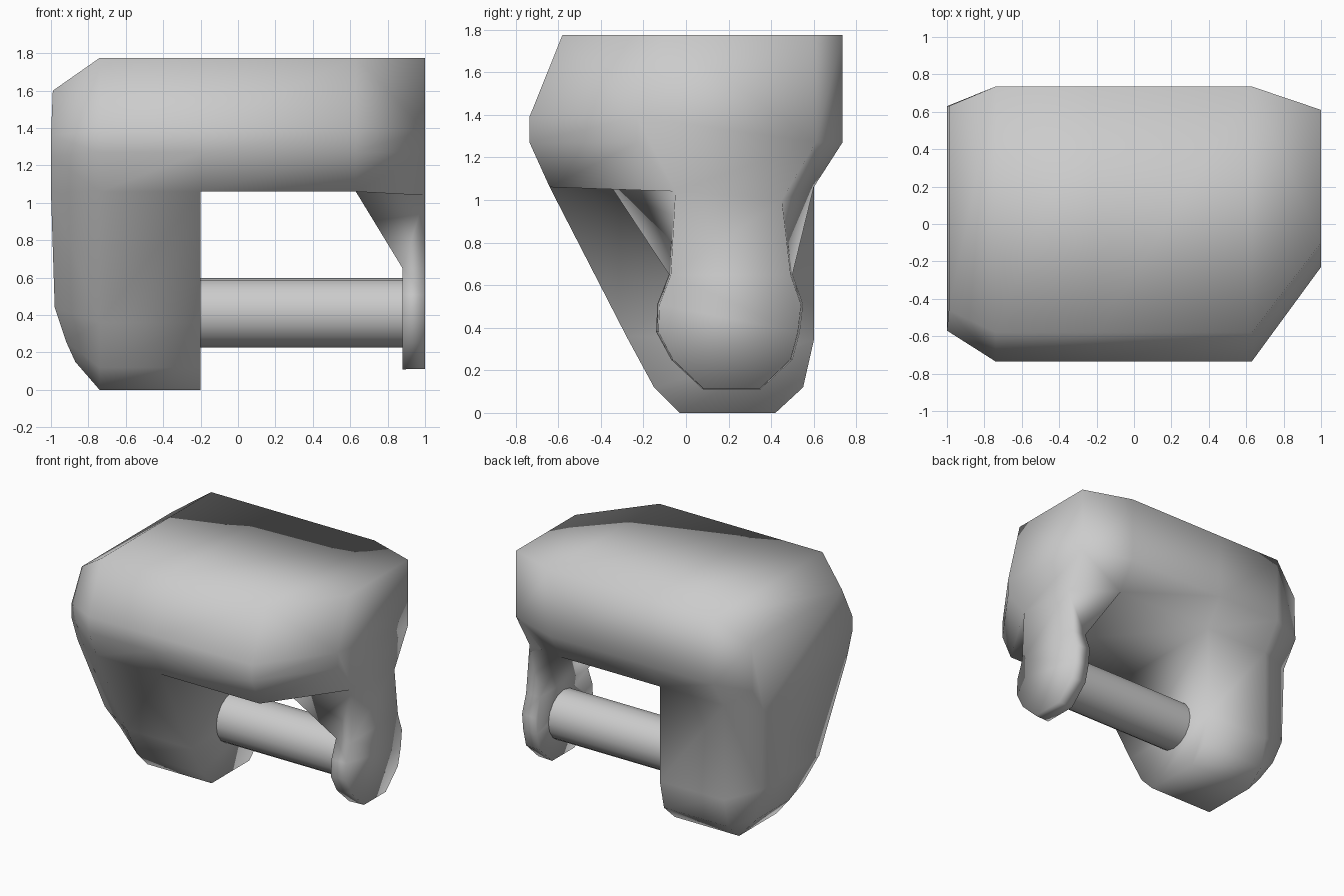
import bpy, bmesh, math

if "Cube" in bpy.data.objects:
    bpy.data.objects.remove(bpy.data.objects["Cube"])

# side profile of body and thick leg (y, z)
side = [(-.58, 1.775), (-.735, 1.39), (-.735, 1.27), (-.64, 1.06), (-.28, .36),
        (-.15, .12), (-.03, 0), (.42, 0), (.55, .12), (.6, .34), (.6, 1.06),
        (.735, 1.27), (.735, 1.775)]
# inset, bulging left end of the leg (x, y, z)
cap = [(-.99, -.46, 1.6), (-1, -.57, 1.36), (-1, -.57, 1.25), (-1, -.5, 1.06),
       (-.98, -.2, .44), (-.92, -.1, .26), (-.87, 0, .15), (-.87, .39, .15),
       (-.92, .47, .26), (-.98, .5, .44), (-1, .5, 1.06), (-1, .63, 1.25), (-.99, .63, 1.6)]
# thin right arm: lower outline, then its upper blend into the body (y, z)
arm = [(-.08, .65), (-.135, .51), (-.14, .38), (-.07, .25), (.08, .11),
       (.35, .11), (.5, .25), (.535, .38), (.55, .51), (.5, .65)]
arm_front = [(-.1, 1.775), (-.23, 1.39), (-.23, 1.27), (-.05, 1.04)]
arm_back = [(.45, 1.0), (.61, 1.27), (.61, 1.775)]

bm = bmesh.new()


def ring(x, pts):
    return [bm.verts.new((x, y, z)) for y, z in pts]


def bridge(a, b, closed=False):
    n = len(a)
    for i in range(n if closed else n - 1):
        j = (i + 1) % n
        bm.faces.new((a[i], a[j], b[j], b[i]))


# leg
R0 = [bm.verts.new(p) for p in cap]
R1 = ring(-.74, side)
R2 = ring(-.2, side)
bm.faces.new(R0)
bridge(R0, R1, True)
bridge(R1, R2, True)
bm.faces.new(R2[3:11])

# top block
Cf = ring(.63, side[:4])
Cb = ring(.63, side[10:])
mid = bm.verts.new((.63, -.35, 1.06))
bridge(R2[:4], Cf)
bridge(R2[10:], Cb)
bm.faces.new((R2[12], R2[0], Cf[0], Cb[2]))
bm.faces.new((R2[3], Cf[3], mid, Cb[0], R2[10]))

# arm
Df, Db = ring(1, arm_front), ring(1, arm_back)
Do = ring(1, [(.21 + (y - .21) * .97, .38 + (z - .38) * .99) for y, z in arm])
E = ring(.88, arm)
bridge(Cf, Df)
bridge(Cb, Db)
bridge(E, Do)
bm.faces.new((Cb[2], Cf[0], Df[0], Db[2]))
bm.faces.new((Cf[3], mid, E[0], Df[3]))
bm.faces.new((E[0], Do[0], Df[3]))
bm.faces.new((mid, Cb[0], E[-1], E[0]))
bm.faces.new((Cb[0], Db[0], Do[-1], E[-1]))
bm.faces.new(E)
bm.faces.new(Df + Do + Db)

bmesh.ops.recalc_face_normals(bm, faces=bm.faces)
big = [f for f in bm.faces if len(f.verts) > 3]
bmesh.ops.triangulate(bm, faces=big)
for f in bm.faces:
    f.smooth = True
me = bpy.data.meshes.new("bracket_body")
bm.to_mesh(me)
bm.free()
bpy.context.collection.objects.link(bpy.data.objects.new("bracket_body", me))

# axle between leg and arm
bpy.ops.mesh.primitive_cylinder_add(vertices=16, radius=.185, depth=1.08, end_fill_type='NOTHING',
                                    location=(.34, .21, .413), rotation=(0, math.pi / 2, 0))
axle = bpy.context.object
axle.name = "axle"
bpy.ops.object.shade_smooth()
